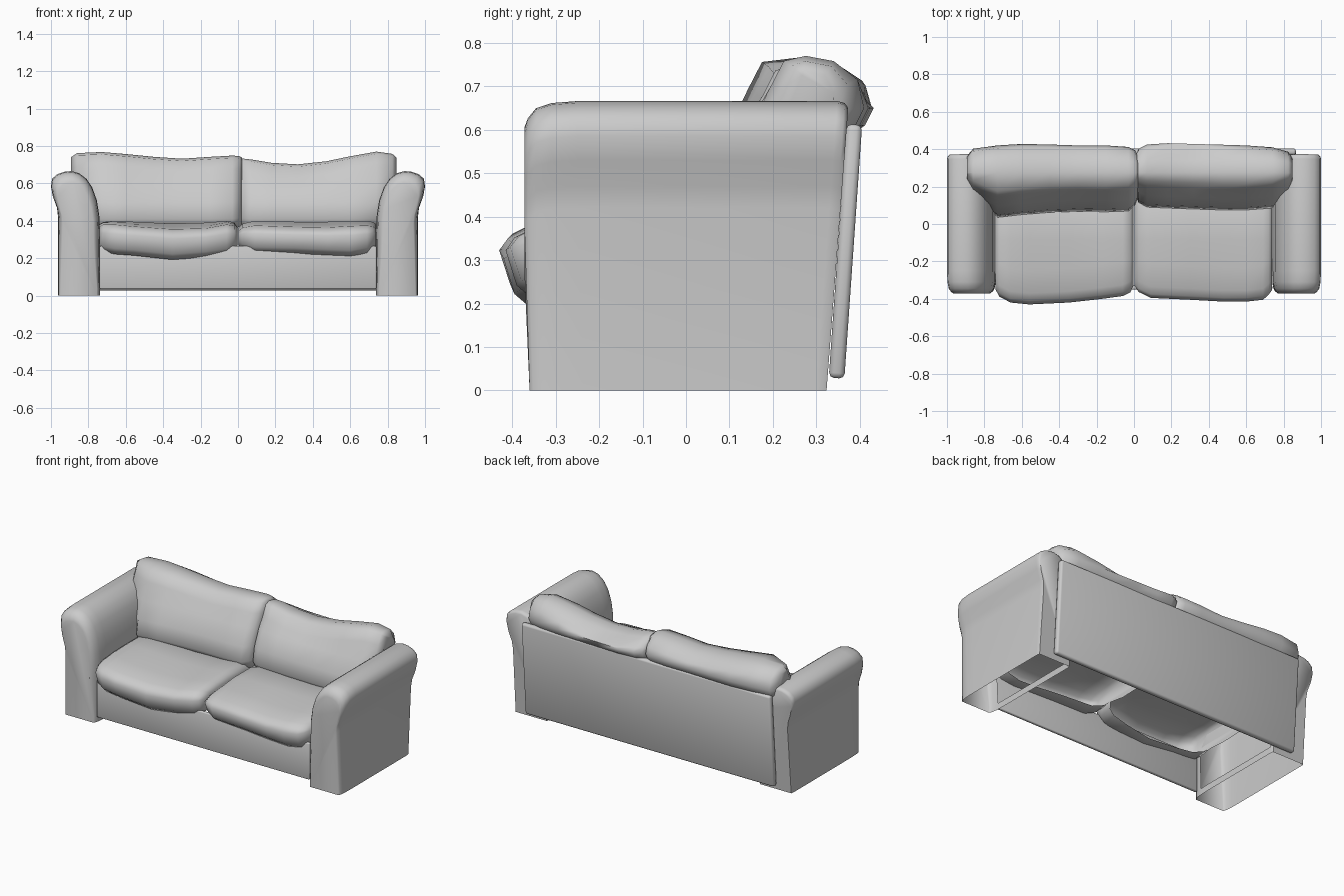
import bpy, bmesh, math


def finish(bm, name, angle=50):
    bmesh.ops.recalc_face_normals(bm, faces=bm.faces[:])
    me = bpy.data.meshes.new(name)
    bm.to_mesh(me)
    bm.free()
    ob = bpy.data.objects.new(name, me)
    bpy.context.collection.objects.link(ob)
    bpy.ops.object.select_all(action='DESELECT')
    ob.select_set(True)
    bpy.context.view_layer.objects.active = ob
    bpy.ops.object.shade_smooth_by_angle(angle=math.radians(angle))
    return ob


def loft(name, sections, closed=True, angle=50, skip=None):
    """Skin a row of equal-length cross-sections and cap both ends.
    skip(row, column) leaves hidden faces open."""
    bm = bmesh.new()
    rows = [[bm.verts.new(p) for p in s] for s in sections]
    n = len(rows[0])
    for r, (a, b) in enumerate(zip(rows, rows[1:])):
        for i in range(n if closed else n - 1):
            if skip and skip(r, i):
                continue
            j = (i + 1) % n
            bm.faces.new((a[i], a[j], b[j], b[i]))
    bm.faces.new(rows[0])
    bm.faces.new(rows[-1])
    return finish(bm, name, angle)


def slab(name, size, loc, tilt=0, bevel=0.012):
    bm = bmesh.new()
    bmesh.ops.create_cube(bm, size=1)
    for v in bm.verts:
        v.co = [c * s for c, s in zip(v.co, size)]
    bmesh.ops.bevel(bm, geom=bm.edges[:], offset=bevel, segments=2,
                    profile=0.5, affect='EDGES')
    ob = finish(bm, name)
    ob.location = loc
    ob.rotation_euler.x = math.radians(tilt)


# Arms: rolled-top profile, open underneath and behind the seat cushions,
# rounded front, raked back
arm_profile = [(.962, 0), (.962, .42), (.968, .47), (.99, .53), (1.0, .585),
               (.994, .625), (.965, .65), (.93, .662), (.89, .666),
               (.85, .655), (.81, .625), (.78, .58), (.755, .51),
               (.742, .43), (.738, .3), (.738, .04), (.738, 0)]
arm_stations = [(-.372, .74), (-.364, .83), (-.345, .93), (-.31, .98),
                (-.25, 1), (.345, 1), (.362, .98), (.37, .93)]
for side, tag in ((1, "right_arm"), (-1, "left_arm")):
    secs = []
    for y, s in arm_stations:
        sec = []
        for x, z in arm_profile:
            ss = s if z > .1 else 1 - (1 - s) * .5
            yy = y - (.62 - z) * .075 if y > 0 else y + (.012 if z < .1 else 0)
            sec.append((side * (.865 + (x - .865) * ss), yy,
                        z * (1 - (1 - s) * .35)))
        secs.append(sec)
    loft(tag, secs, closed=False, angle=60,
         skip=lambda r, i: i == 14 and r in (3, 4))


# Seat cushions: stations are x, front y, lowest z, front-top z, top z, end shrink
def seat(name, stations):
    secs = []
    for x, f, zb, zf, zt, s in stations:
        prof = [(f, (zb + zf) / 2 + .03), (f + .02, zf - .02), (f + .06, zf),
                (f + .18, zf + .012), (-.08, zt), (.1, zt), (.17, zt - .03),
                (.18, .3), (.15, .25), (-.1, .24), (f + .14, zb + .015),
                (f + .06, zb), (f + .025, zb + .03)]
        secs.append([(x, -.1 + (y + .1) * (1 - (1 - s) * .35),
                      .31 + (z - .31) * s) for y, z in prof])
    # hidden underside stays open behind the front lip
    loft(name, secs, angle=80, skip=lambda r, i: i in (6, 7, 8, 9))


seat("left_seat_cushion", [
    (-.74, -.37, .235, .385, .4, .8), (-.72, -.395, .23, .385, .4, .93),
    (-.66, -.42, .222, .38, .4, 1), (-.56, -.43, .215, .37, .395, 1),
    (-.35, -.42, .192, .355, .385, 1), (-.17, -.4, .205, .36, .39, 1),
    (-.06, -.385, .22, .38, .4, 1), (-.02, -.375, .235, .38, .4, .9),
    (-.002, -.36, .25, .38, .395, .65)])
seat("right_seat_cushion", [
    (.002, -.36, .25, .365, .39, .65), (.025, -.375, .24, .37, .395, .88),
    (.09, -.395, .23, .375, .4, 1), (.3, -.405, .225, .368, .395, 1),
    (.48, -.415, .217, .365, .395, 1), (.6, -.415, .212, .372, .4, 1),
    (.69, -.405, .225, .375, .4, 1), (.72, -.385, .24, .375, .4, .93),
    (.739, -.37, .25, .37, .4, .8)])


# Back cushions: stations are x, lower front y, top z, rear y, end shrink
def back(name, stations):
    secs = []
    for x, f, zt, r, s in stations:
        prof = [(f + .03, .36), (f, .41), (f + .015, .5), (f + .062, .6),
                (f + .11, zt - .07), (f + .14, zt - .012), (.275, zt),
                (.34, zt - .012), (r - .015, zt - .055), (r, .65),
                (r - .02, .61), (.36, .57), (.34, .36)]
        secs.append([(x - (.08 * (x / abs(x)) * max(0, .6 - z) / .2
                           if abs(x) > .8 else 0),
                      .26 + (y - .26) * s, .57 + (z - .57) * (1 - (1 - s) * .3))
                     for y, z in prof])
    loft(name, secs, angle=80)


back("left_back_cushion", [
    (-.892, .13, .755, .4, .75), (-.86, .09, .765, .41, .95),
    (-.73, .035, .768, .42, 1), (-.6, .05, .757, .428, 1),
    (-.45, .062, .742, .425, 1), (-.3, .067, .732, .42, 1),
    (-.15, .065, .742, .42, 1), (-.03, .065, .75, .415, .98),
    (.005, .08, .752, .41, .9), (.022, .1, .752, .4, .75)])
back("right_back_cushion", [
    (.008, .12, .738, .4, .75), (.025, .1, .737, .415, .92),
    (.07, .09, .728, .425, 1), (.18, .085, .71, .432, 1),
    (.32, .08, .702, .428, 1), (.47, .075, .718, .424, 1),
    (.6, .075, .745, .42, 1), (.74, .085, .77, .41, 1),
    (.825, .1, .762, .395, .93), (.848, .13, .75, .38, .75)])

# Raked back panel and thin front rail
slab("back_panel", (1.73, .036, .585), (0, .367, .32), tilt=-4)
slab("front_rail", (1.48, .02, .23), (0, -.34, .15), bevel=.006)
